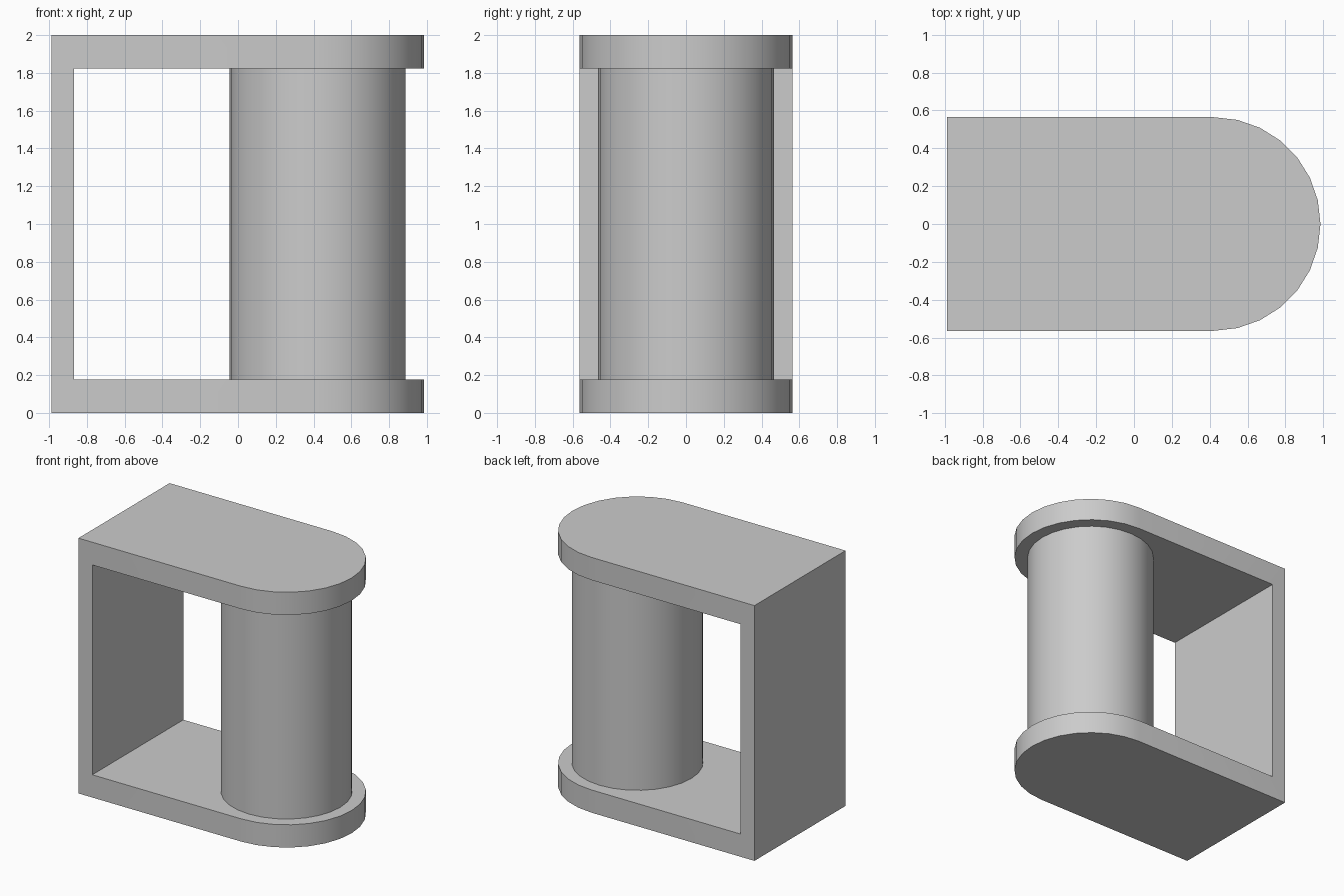
import bpy
import bmesh
from math import cos, sin, pi, radians

cube = bpy.data.objects.get("Cube")
if cube:
    bpy.data.objects.remove(cube, do_unlink=True)

HEIGHT, PLATE, WALL = 2.0, 0.178, 0.12
BACK, AXIS_X, END_R, POST_R = -0.988, 0.421, 0.564, 0.467
STEPS = 14

grey = bpy.data.materials.new("plain grey")
grey.use_nodes = True
colour = (0.6, 0.6, 0.6, 1)
grey.diffuse_color = colour
grey.node_tree.nodes["Principled BSDF"].inputs["Base Color"].default_value = colour


def extrude_profile(bm, points, z0, z1):
    """Raise a closed outline from z0 to z1, capped at both ends."""
    low = [bm.verts.new((x, y, z0)) for x, y in points]
    high = [bm.verts.new((x, y, z1)) for x, y in points]
    bm.faces.new(low[::-1])
    bm.faces.new(high)
    for i in range(len(points)):
        j = (i + 1) % len(points)
        bm.faces.new((low[i], low[j], high[j], high[i]))


def make_part(name, points, z0, z1):
    bm = bmesh.new()
    extrude_profile(bm, points, z0, z1)
    mesh = bpy.data.meshes.new(name)
    bm.to_mesh(mesh)
    bm.free()
    mesh.materials.append(grey)
    obj = bpy.data.objects.new(name, mesh)
    bpy.context.collection.objects.link(obj)
    return obj


def arc(radius, start, end, steps):
    angles = [start + (end - start) * i / steps for i in range(steps + 1)]
    return [(AXIS_X + radius * cos(a), radius * sin(a)) for a in angles]


def smooth(obj):
    bpy.ops.object.select_all(action="DESELECT")
    obj.select_set(True)
    bpy.context.view_layer.objects.active = obj
    bpy.ops.object.shade_smooth_by_angle(angle=radians(30))


# Round-ended plates joined by the upright wall: one bracket
plate = [(BACK, END_R), (BACK, -END_R)] + arc(END_R, -pi / 2, pi / 2, STEPS)
bracket = make_part("bracket", plate, 0, HEIGHT)

# The gap between the plates is cut out of the full-height block
gap_outline = [(BACK + WALL, -1), (2, -1), (2, 1), (BACK + WALL, 1)]
cutter = make_part("gap_cutter", gap_outline, PLATE, HEIGHT - PLATE)
cut = bracket.modifiers.new("gap", "BOOLEAN")
cut.operation = "DIFFERENCE"
cut.solver = "EXACT"
cut.object = cutter
bpy.ops.object.select_all(action="DESELECT")
bracket.select_set(True)
bpy.context.view_layer.objects.active = bracket
bpy.ops.object.modifier_apply(modifier=cut.name)
bpy.data.objects.remove(cutter, do_unlink=True)
smooth(bracket)

# Round post held between the plates
post = make_part("post", arc(POST_R, 0, 2 * pi, 2 * STEPS)[:-1], PLATE, HEIGHT - PLATE)
smooth(post)
